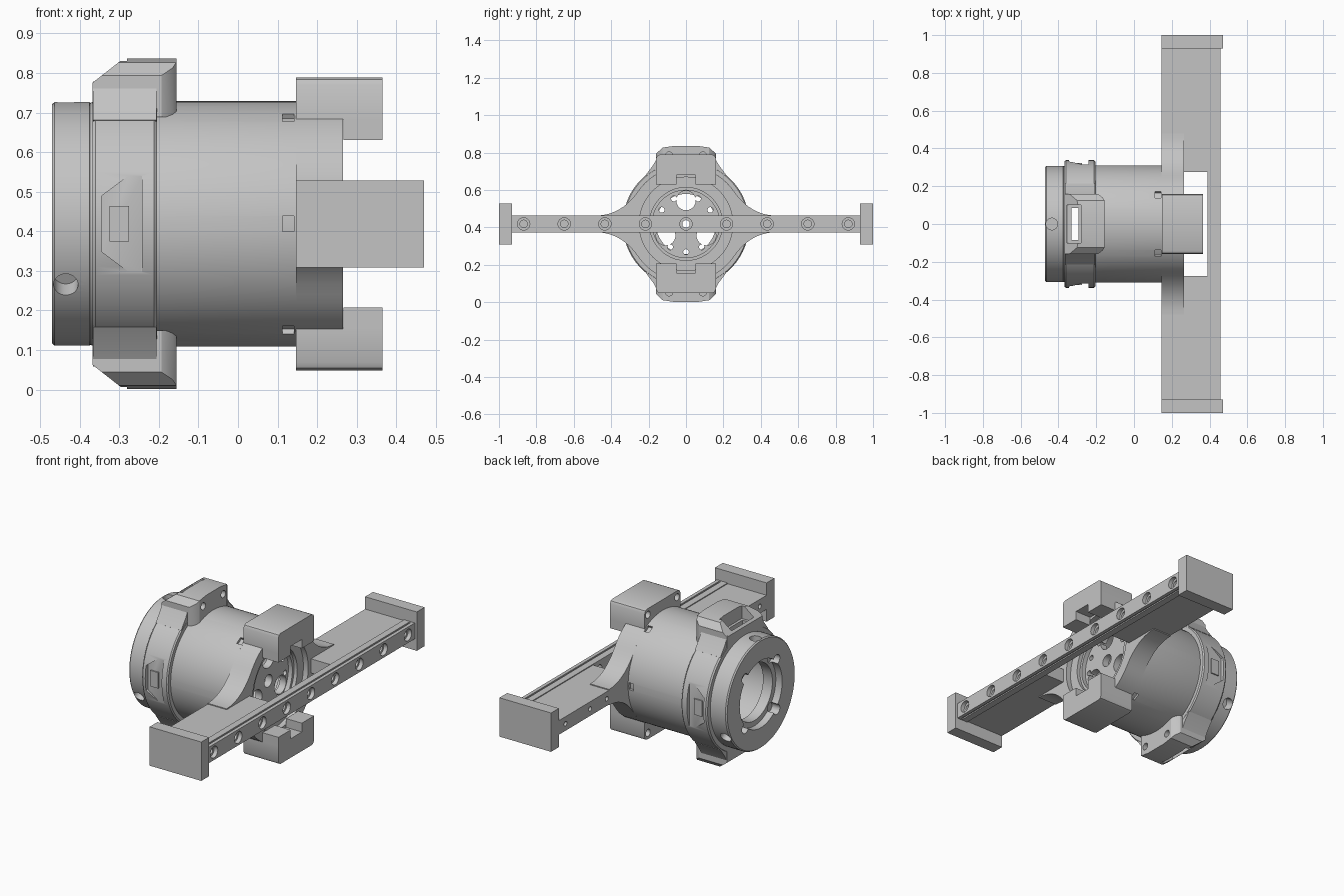
import bpy, bmesh
from math import sin, cos, pi, radians
from mathutils import Matrix

if "Cube" in bpy.data.objects:
    bpy.data.objects.remove(bpy.data.objects["Cube"])

CZ = 0.419  # height of the housing axis
grey = bpy.data.materials.new("light grey")
grey.use_nodes = True
grey.diffuse_color = (0.55, 0.55, 0.55, 1)
grey.node_tree.nodes["Principled BSDF"].inputs["Base Color"].default_value = (0.55, 0.55, 0.55, 1)


def finish(name, bm, turn=0):
    """Turn a bmesh about the housing axis, lift it and make it an object."""
    bmesh.ops.transform(bm, matrix=Matrix.Translation((0, 0, CZ)) @ Matrix.Rotation(turn, 4, 'X'), verts=bm.verts)
    bmesh.ops.recalc_face_normals(bm, faces=bm.faces)
    mesh = bpy.data.meshes.new(name)
    bm.to_mesh(mesh)
    bm.free()
    obj = bpy.data.objects.new(name, mesh)
    bpy.context.collection.objects.link(obj)
    mesh.materials.append(grey)
    return obj


def prism(name, pts, axis, lo, hi, turn=0):
    """Extrude a 2D outline along an axis from lo to hi."""
    put = {'X': lambda a, b, t: (t, a, b), 'Y': lambda a, b, t: (a, t, b), 'Z': lambda a, b, t: (a, b, t)}[axis]
    bm = bmesh.new()
    rings = [[bm.verts.new(put(a, b, t)) for a, b in pts] for t in (lo, hi)]
    bm.faces.new(rings[0])
    bm.faces.new(rings[1])
    n = len(pts)
    for i in range(n):
        j = (i + 1) % n
        bm.faces.new((rings[0][i], rings[0][j], rings[1][j], rings[1][i]))
    return finish(name, bm, turn)


def box(name, x, y, z, turn=0):
    return prism(name, [(x[0], y[0]), (x[1], y[0]), (x[1], y[1]), (x[0], y[1])], 'Z', z[0], z[1], turn)


def circle(r, a=0, b=0, n=32):
    return [(a + r * cos(2 * pi * i / n), b + r * sin(2 * pi * i / n)) for i in range(n)]


def lathe(name, profile, n=96):
    """Spin a closed (x, radius) profile about the housing axis."""
    bm = bmesh.new()
    rings = [[bm.verts.new((x, r * cos(2 * pi * i / n), r * sin(2 * pi * i / n))) for x, r in profile] for i in range(n)]
    m = len(profile)
    for i in range(n):
        p, q = rings[i], rings[(i + 1) % n]
        for k in range(m):
            bm.faces.new((p[k], p[(k + 1) % m], q[(k + 1) % m], q[k]))
    return finish(name, bm)


def cut(obj, cutters):
    bpy.context.view_layer.objects.active = obj
    for c in cutters:
        c.hide_render = True
        mod = obj.modifiers.new("cut", 'BOOLEAN')
        mod.operation, mod.solver, mod.object = 'DIFFERENCE', 'EXACT', c
        bpy.ops.object.modifier_apply(modifier=mod.name)
        bpy.data.objects.remove(c)


def slots():
    """Through slot, top and bottom, behind the lugs."""
    return [box("slot", (-.33, -.295), (-.085, .085), (.2, .5), t) for t in (0, pi)]


# Main barrel, with clip notches around its front edge
barrel = lathe("barrel", [(-.375, .25), (-.375, .305), (-.36, .31), (.148, .31), (.148, .25)])
cut(barrel, slots() + [box("notch", (.112, .142), (-.02, .02), (.285, .35), i * pi / 3 + pi / 6) for i in range(6)])
lathe("barrel_liner", [(.1, .24), (.1, .296), (.147, .296), (.147, .24)])

# Rear cap with three radial holes and bolt pockets round the opening
cap = lathe("rear_cap", [(-.47, .19), (-.47, .302), (-.463, .308), (-.375, .308), (-.371, .3), (-.371, .16), (-.43, .16), (-.43, .19)])
holes = [prism("hole", circle(.031, -.435, 0), 'Z', .25, .35, radians(t)) for t in (0, 120, 240)]
pockets = [prism("pocket", circle(.028, .2 * cos(a), .2 * sin(a)), 'X', -.5, -.42)
           for a in [pi / 4 + i * pi / 2 for i in range(4)]]
cut(cap, holes + pockets)

# Collar with a trapezoid pocket on each side
collar = lathe("collar", [(-.368, .3), (-.368, .332), (-.36, .338), (-.212, .338), (-.205, .332), (-.205, .3)])
trapezoid = [(-.345, -.07), (-.345, .07), (-.262, .132), (-.242, .12), (-.242, -.12), (-.262, -.132)]
cut(collar, slots() + [prism("pocket", trapezoid, 'Y', s * .315, s * .4) for s in (-1, 1)])
for side, s in (("right", -1), ("left", 1)):
    box(side + "_latch", (-.325, -.275), sorted((s * .3, s * .322)), (-.045, .045))

# Flared front ring: round profile blending into the cross beam
quarter = [(.31 * sin(radians(a)), .31 * cos(radians(a))) for a in range(0, 56, 5)]
p0, p1, p2 = quarter[-1], (.345, .045), (.48, .045)
quarter += [tuple((1 - t) ** 2 * p0[k] + 2 * t * (1 - t) * p1[k] + t * t * p2[k] for k in (0, 1))
            for t in [i / 10 for i in range(1, 11)]]
right_half = quarter + [(y, -z) for y, z in reversed(quarter)]
outline = right_half + [(-y, z) for y, z in reversed(right_half[1:-1])]
ring = prism("front_ring", outline, 'X', .146, .265)
cut(ring, [prism("bore", circle(.195, n=64), 'X', .1, .3), prism("step", circle(.25, n=64), 'X', .235, .3)])

# Perforated face plate inside the ring
plate = prism("face_plate", circle(.197, n=64), 'X', .15, .19)
spots = [(.035, 0, 0)]
for i in range(3):
    a = pi / 2 + i * 2 * pi / 3
    spots.append((.052, .125 * cos(a), .125 * sin(a)))
    for d in (-.6, 0, .6):
        b = a + pi / 3 + d
        spots.append((.015, .15 * cos(b), .15 * sin(b)))
cut(plate, [prism("hole", circle(r, y, z, 24), 'X', .1, .25) for r, y, z in spots])
lathe("plate_rim", [(.15, .18), (.15, .198), (.215, .198), (.215, .18)])

# Lugs on the collar and claws at the front, above and below
for where, turn in (("upper", 0), ("lower", pi)):
    lug = prism(where + "_lug", [(-.368, .27), (-.368, .356), (-.29, .417), (-.155, .417), (-.155, .27)], 'Y', -.16, .16, turn)
    plan = [(-.4, -.3), (-.1, -.3), (-.1, .3), (-.4, .3)]
    keep = [(-.16, .0), (-.16, .375), (-.125, .408), (-.05, .419), (.05, .419), (.125, .408), (.16, .375), (.16, 0)]
    trim = prism("trim", keep[1:7] + [(.3, .375), (.3, .5), (-.3, .5), (-.3, .375)], 'X', -.5, 0, turn)
    corners = [prism("corner", [(-.21, s * .17), (-.19, s * .158), (-.165, s * .14), (-.15, s * .115), (-.15, s * .2), (-.21, s * .2)],
                     'Z', .2, .5, turn) for s in (-1, 1)]
    window = box("window", (-.355, -.28), (-.1, .1), (.34, .5), turn)
    screws = [prism("screw", circle(.02, s * .09, .365, 20), 'X', -.2, -.1, turn) for s in (-1, 1)]
    cut(lug, [trim, window, box("slot", (-.33, -.295), (-.085, .085), (.2, .5), turn)] + corners + screws)

    # Shoulders easing the collar into the lug
    for s in (-1, 1):
        prism(where + "_lug_shoulder", [(s * .15, .28), (s * .15, .36), (s * .175, .315), (s * .215, .262), (s * .2, .25)],
              'X', -.366, -.206, turn)

    claw = prism(where + "_claw", [(-.16, .262), (-.16, .35), (-.153, .364), (-.14, .37), (.14, .37), (.153, .364), (.16, .35), (.16, .262)],
                 'X', .147, .365, turn)
    cut(claw, [prism("screw", circle(.02, s * .13, .335, 20), 'X', .1, .2, turn) for s in (-1, 1)])
    for s in (-1, 1):
        box(where + "_claw_jaw", (.266, .365), sorted((s * .05, s * .16)), (.212, .2625), turn)

# Cross beam: drilled front rail, webs and end plates
rail = box("front_rail", (.39, .458), (-.932, .932), (-.045, .045))
drills = []
for i in range(-4, 5):
    drills += [prism("drill", circle(.033, i * .217, 0, 24), 'X', .435, .5),
               prism("drill", circle(.02, i * .217, 0, 24), 'X', .35, .5)]
cut(rail, drills + [box("groove", (.428, .438), (-.92, .92), sorted((s * .038, s * .06))) for s in (-1, 1)])
for side, s in (("right", -1), ("left", 1)):
    web = box(side + "_web", (.146, .392), sorted((s * .275, s * .932)), (-.04, .04))
    cut(web, [prism("drill", circle(.013, s * y, 0, 16), 'X', .1, .18) for y in (.5, .65, .87)])
    box(side + "_end_plate", (.146, .47), sorted((s * .93, s)), (-.11, .11))

# Smooth the round parts, keep the edges sharp
bpy.ops.object.select_all(action='DESELECT')
for obj in bpy.context.scene.objects:
    if obj.type == 'MESH':
        obj.select_set(True)
        bpy.context.view_layer.objects.active = obj
bpy.ops.object.shade_smooth_by_angle(angle=radians(30))
